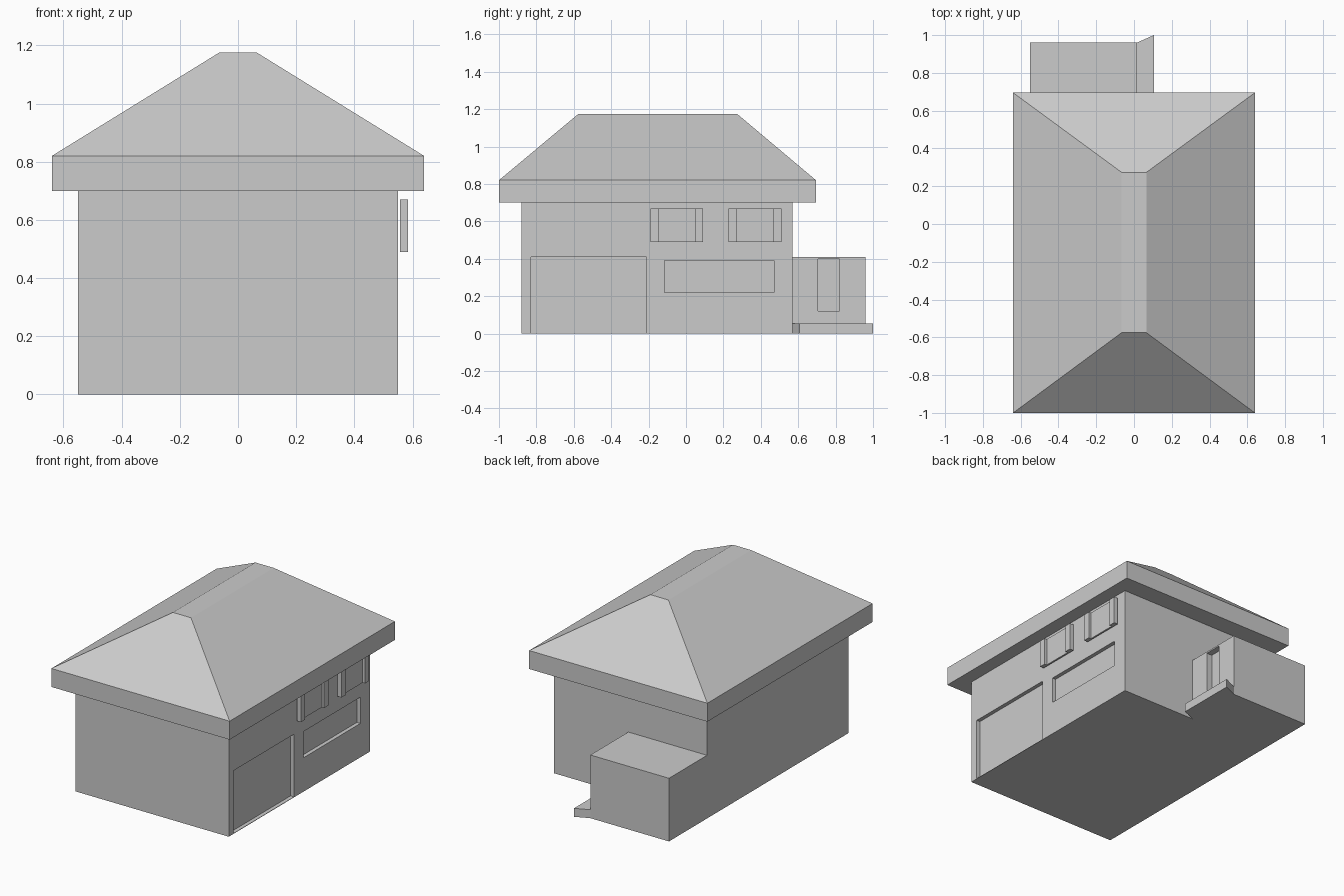
import bpy

if "Cube" in bpy.data.objects:
    bpy.data.objects.remove(bpy.data.objects["Cube"])


def mesh_object(name, verts, faces):
    mesh = bpy.data.meshes.new(name)
    mesh.from_pydata(verts, [], faces)
    obj = bpy.data.objects.new(name, mesh)
    bpy.context.collection.objects.link(obj)
    return obj


def prism(name, outline, z0, z1):
    """Extrude a counter-clockwise xy outline from z0 to z1."""
    n = len(outline)
    verts = [(x, y, z) for z in (z0, z1) for x, y in outline]
    faces = [list(range(n))[::-1], list(range(n, 2 * n))]
    faces += [(i, (i + 1) % n, (i + 1) % n + n, i + n) for i in range(n)]
    return mesh_object(name, verts, faces)


def rect(x0, x1, y0, y1):
    return [(x0, y0), (x1, y0), (x1, y1), (x0, y1)]


def box(name, x0, x1, y0, y1, z0, z1):
    return prism(name, rect(x0, x1, y0, y1), z0, z1)


def recess(target, name, *bounds):
    """Cut a box-shaped recess into the target."""
    cutter = box(name, *bounds)
    cutter.hide_render = True
    cutter.hide_viewport = True
    mod = target.modifiers.new(name, 'BOOLEAN')
    mod.operation = 'DIFFERENCE'
    mod.solver = 'EXACT'
    mod.object = cutter


# Main walls with garage door and long window recesses
walls = box("walls", -0.55, 0.55, -0.88, 0.57, 0, 0.70)
recess(walls, "garage_door_cutter", 0.525, 0.65, -0.83, -0.21, 0.003, 0.41)
recess(walls, "long_window_cutter", 0.525, 0.65, -0.115, 0.47, 0.22, 0.39)

# Rear extension with a narrow window recess
extension = box("rear_extension", -0.55, 0.015, 0.57, 0.96, 0, 0.41)
recess(extension, "narrow_window_cutter", -0.025, 0.1, 0.705, 0.82, 0.12, 0.40)

# Skewed step beside the extension
prism("side_step", [(0.015, 0.57), (0.105, 0.608), (0.105, 1.0), (0.015, 0.96)], 0, 0.055)

# Roof: eave slab rising to a flat-topped hip
rings = [(rect(-0.64, 0.64, -1.0, 0.695), 0.70),
         (rect(-0.64, 0.64, -1.0, 0.695), 0.82),
         (rect(-0.065, 0.065, -0.575, 0.273), 1.175)]
verts = [(x, y, z) for ring, z in rings for x, y in ring]
faces = [(3, 2, 1, 0), (8, 9, 10, 11)]
for k in (0, 4):
    faces += [(k + i, k + (i + 1) % 4, k + 4 + (i + 1) % 4, k + 4 + i) for i in range(4)]
mesh_object("hip_roof", verts, faces)

# Upper windows: a pane between two shutters
for n, (y0, y1) in enumerate([(-0.19, 0.092), (0.227, 0.51)], 1):
    w = 0.043
    box(f"shutter_front_{n}", 0.557, 0.585, y0, y0 + w, 0.49, 0.67)
    box(f"shutter_back_{n}", 0.557, 0.585, y1 - w, y1, 0.49, 0.67)
    box(f"window_pane_{n}", 0.557, 0.568, y0 + w, y1 - w, 0.49, 0.67)
